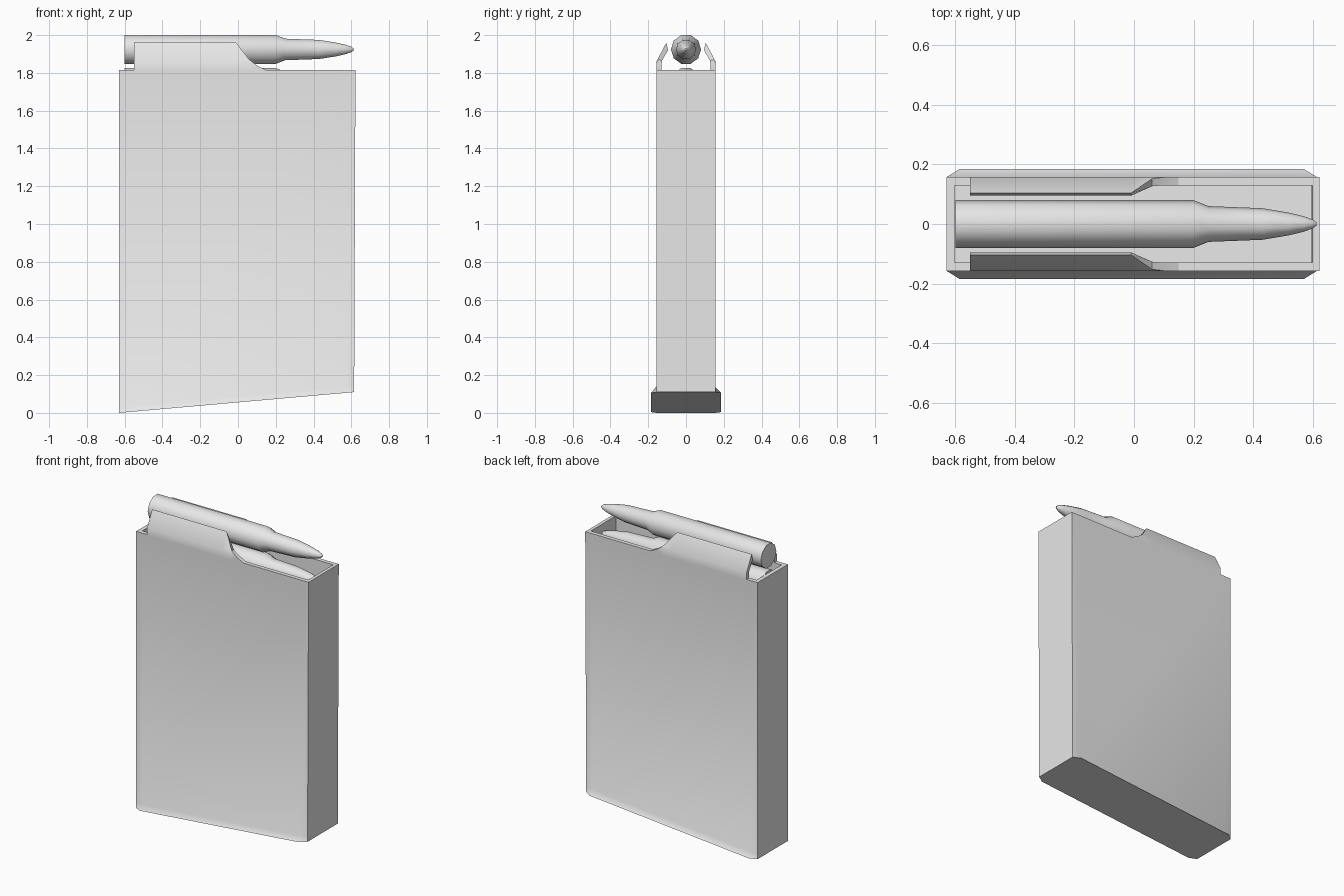
import bpy
import bmesh
import math

cube = bpy.data.objects.get("Cube")
if cube:
    bpy.data.objects.remove(cube, do_unlink=True)

grey = bpy.data.materials.new("plain_grey")
grey.use_nodes = True
grey.diffuse_color = (0.8, 0.8, 0.8, 1)
grey.node_tree.nodes["Principled BSDF"].inputs["Base Color"].default_value = (0.8, 0.8, 0.8, 1)


def finish(name, bm, angle):
    """Turn a bmesh into a grey object with sharp edges above the angle."""
    bmesh.ops.recalc_face_normals(bm, faces=bm.faces)
    mesh = bpy.data.meshes.new(name)
    bm.to_mesh(mesh)
    bm.free()
    mesh.materials.append(grey)
    obj = bpy.data.objects.new(name, mesh)
    bpy.context.collection.objects.link(obj)
    bpy.ops.object.select_all(action='DESELECT')
    obj.select_set(True)
    bpy.context.view_layer.objects.active = obj
    bpy.ops.object.shade_smooth_by_angle(angle=math.radians(angle))
    return obj


def loft(bm, rings, cap_start=False, cap_end=False):
    """Join rings of equal length with quads."""
    loops = [[bm.verts.new(p) for p in ring] for ring in rings]
    for a, b in zip(loops, loops[1:]):
        n = len(a)
        for i in range(n):
            j = (i + 1) % n
            bm.faces.new((a[i], a[j], b[j], b[i]))
    if cap_start:
        bm.faces.new(loops[0])
    if cap_end:
        bm.faces.new(loops[-1])


def outline(x0, x1, y, cut, flare, z):
    """Eight-point plan whose long sides are pushed out by the flare."""
    half = [(x1, y), (x1 - cut, y + flare), (x0 + cut, y + flare), (x0, y)]
    plan = half + [(x, -v) for x, v in reversed(half)]
    return [(x, v, z(x)) for x, v in plan]


def slope(x):
    return 0.11 * (x + 0.63) / 1.245


# Hollow casing with a flared, slanted foot
TOP = 1.815
bm = bmesh.new()
loft(bm, [
    outline(-0.63, 0.615, 0.157, 0.045, 0.028, slope),
    outline(-0.63, 0.615, 0.157, 0.045, 0, lambda x: slope(x) + 0.03),
    outline(-0.63, 0.622, 0.157, 0.045, 0, lambda x: TOP),
    outline(-0.603, 0.6, 0.13, 0.045, 0, lambda x: TOP),
    outline(-0.603, 0.595, 0.13, 0.045, 0, lambda x: slope(x) + 0.04),
], True, True)
finish("magazine_casing", bm, 50)

# Feed lips: a bent sheet whose height drops towards the nose
STATIONS = [(-0.55, 1.96), (-0.01, 1.96), (0.06, 1.87), (0.1, 1.84), (0.15, TOP)]
for name, side in (("left_feed_lip", 1), ("right_feed_lip", -1)):
    bm = bmesh.new()
    rings = []
    for x, h in STATIONS:
        t = max(0, (h - 1.86) / 0.1)
        bend = min(h, 1.86)
        section = [(0.157, TOP - 0.005), (0.157, bend), (0.157 - 0.053 * t, h),
                   (0.13 - 0.035 * t, h - 0.04 * t), (0.13, bend), (0.13, TOP - 0.005)]
        rings.append([(x, side * y, z) for y, z in section])
    loft(bm, rings, True, True)
    bmesh.ops.remove_doubles(bm, verts=bm.verts, dist=0.0001)
    finish(name, bm, 35)

# Cartridges: a ten-sided turned profile along x
PROFILE = [(-0.6, 0.08), (0.2, 0.08), (0.25, 0.06), (0.43, 0.053), (0.52, 0.038),
           (0.57, 0.026), (0.6, 0.015), (0.612, 0.006)]
SIDES = 10
for name, height in (("upper_cartridge", 1.924), ("lower_cartridge", 1.749)):
    bm = bmesh.new()
    turn = [math.tau * i / SIDES for i in range(SIDES)]
    loft(bm, [[(x, r * math.cos(a), height + r * math.sin(a)) for a in turn]
              for x, r in PROFILE], True, True)
    finish(name, bm, 50)
